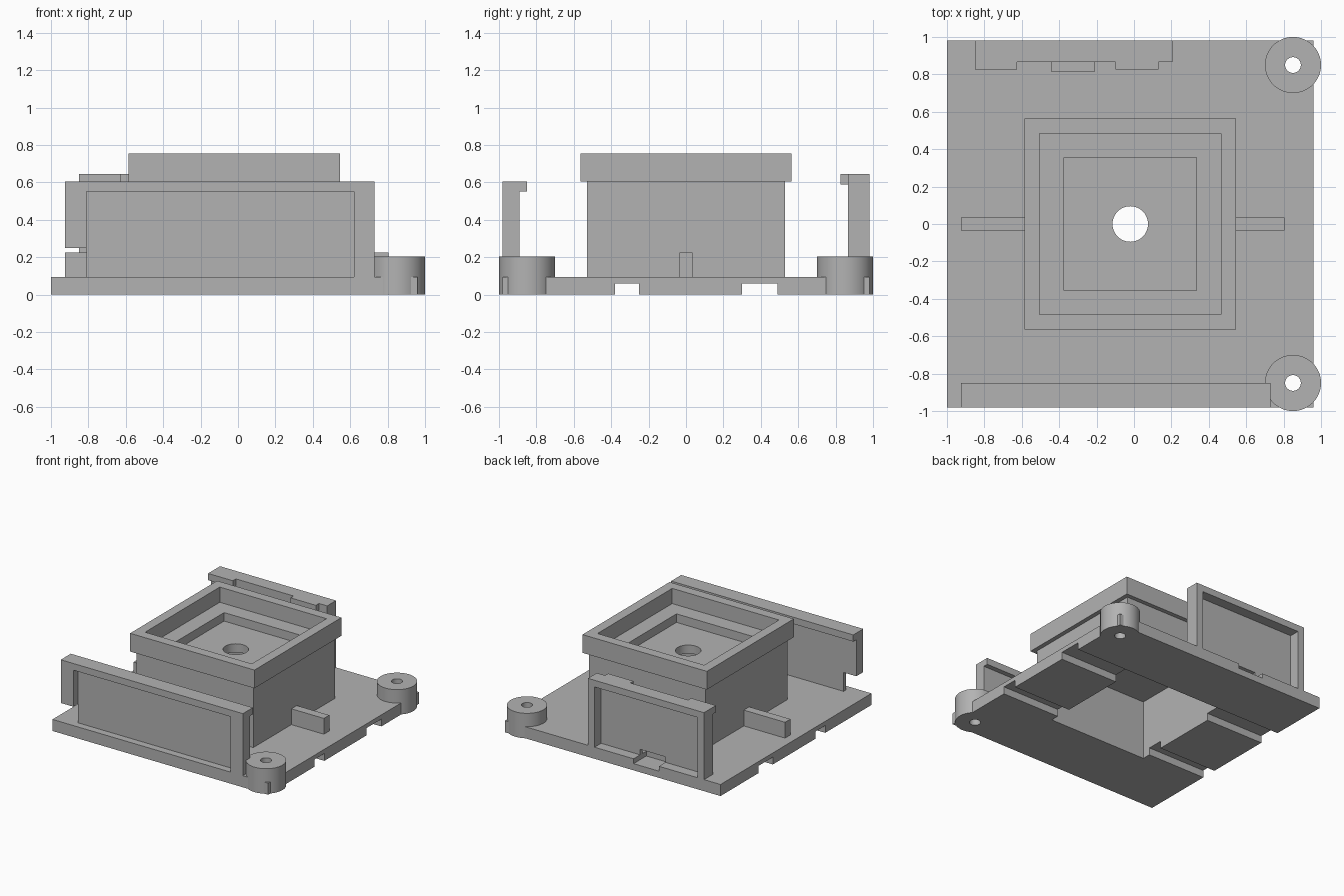
import bpy
import bmesh
from mathutils import Matrix

default = bpy.data.objects.get("Cube")
if default:
    bpy.data.objects.remove(default, do_unlink=True)

grey = bpy.data.materials.new("plain grey")
grey.use_nodes = True
colour = (0.45, 0.45, 0.45, 1)
grey.diffuse_color = colour
grey.node_tree.nodes["Principled BSDF"].inputs["Base Color"].default_value = colour

CX = -0.02   # centre of the raised housing


def make(name, bm):
    mesh = bpy.data.meshes.new(name)
    bm.to_mesh(mesh)
    bm.free()
    mesh.materials.append(grey)
    obj = bpy.data.objects.new(name, mesh)
    bpy.context.collection.objects.link(obj)
    return obj


def box(name, x, y, z):
    bm = bmesh.new()
    bmesh.ops.create_cube(bm, size=1)
    for v in bm.verts:
        v.co = [(a + b) / 2 + c * (b - a) for (a, b), c in zip((x, y, z), v.co)]
    return make(name, bm)


def square(name, half, z):
    return box(name, (CX - half, CX + half), (-half, half), z)


def cylinder(name, x, y, radius, z, sides=64):
    bm = bmesh.new()
    bmesh.ops.create_cone(bm, cap_ends=True, segments=sides, radius1=radius,
                          radius2=radius, depth=z[1] - z[0],
                          matrix=Matrix.Translation((x, y, (z[0] + z[1]) / 2)))
    return make(name, bm)


def combine(target, tools, operation="DIFFERENCE"):
    # Apply each boolean and discard its helper
    for tool in tools:
        tool.hide_render = True
        mod = target.modifiers.new("boolean", "BOOLEAN")
        mod.operation = operation
        mod.solver = "EXACT"
        mod.object = tool
        bpy.context.view_layer.update()
        graph = bpy.context.evaluated_depsgraph_get()
        mesh = bpy.data.meshes.new_from_object(target.evaluated_get(graph))
        target.modifiers.clear()
        target.data = mesh
        bpy.data.objects.remove(tool, do_unlink=True)


def smooth(obj):
    bpy.ops.object.select_all(action="DESELECT")
    obj.select_set(True)
    bpy.context.view_layer.objects.active = obj
    bpy.ops.object.shade_smooth_by_angle(angle=0.5)


PLATE = 0.095
BOSS_X, BOSS_Y = 0.85, 0.85
THROUGH = (-0.1, 1.0)
SLOT = ((-0.44, -0.21), (0.815, 1.1), (0.055, 0.14))

# Base plate with underside channels, housing opening, screw holes and slot
plate = box("base_plate", (-1, 0.96), (-0.98, 0.98), (0, PLATE))
combine(plate, [
    box("channel", (-1.1, 1.1), (-0.38, -0.25), (-0.1, 0.06)),
    box("channel", (-1.1, 1.1), (0.3, 0.49), (-0.1, 0.06)),
    square("opening", 0.45, THROUGH),
    box("slot", *SLOT),
    cylinder("hole", BOSS_X, BOSS_Y, 0.042, THROUGH),
    cylinder("hole", BOSS_X, -BOSS_Y, 0.042, THROUGH),
])

# Screw bosses on the two right corners
for label, side in (("front", -1), ("back", 1)):
    boss = cylinder(label + "_screw_boss", BOSS_X, side * BOSS_Y, 0.15, (0, 0.205))
    combine(boss, [cylinder("hole", BOSS_X, side * BOSS_Y, 0.042, THROUGH)])
    smooth(boss)

# Housing: hollow below, wide rim above, stepped pocket with a round hole
housing = square("housing", 0.53, (PLATE, 0.7))
combine(housing, [square("rim", 0.565, (0.605, 0.755))], "UNION")
combine(housing, [
    square("cavity", 0.45, (-0.1, 0.49)),
    square("upper_pocket", 0.485, (0.63, 1)),
    square("lower_pocket", 0.355, (0.56, 1)),
    cylinder("hole", CX, 0, 0.095, (0.3, 1)),
])
smooth(housing)

# Ribs on either side of the housing
box("left_rib", (-0.925, CX - 0.53), (-0.035, 0.035), (PLATE, 0.225))
box("right_rib", (CX + 0.53, 0.805), (-0.035, 0.035), (PLATE, 0.225))

# Front wall: top lip, recessed panel, one end raised off the plate
front = box("front_wall", (-0.925, 0.73), (-0.98, -0.89), (PLATE, 0.605))
combine(front, [box("lip", (-0.925, 0.73), (-0.95, -0.85), (0.55, 0.605))], "UNION")
combine(front, [
    box("recess", (-0.81, 0.62), (-1.1, -0.92), (0, 0.55)),
    box("end_gap", (-1.1, -0.81), (-1.1, -0.8), (0, 0.25)),
])

# Back wall: recessed panel, two clips at the top and a slot at the foot
back = box("back_wall", (-0.85, 0.205), (0.865, 0.98), (PLATE, 0.645))
combine(back, [
    box("clip", (-0.85, -0.625), (0.825, 0.9), (0.59, 0.645)),
    box("clip", (-0.1, 0.13), (0.825, 0.9), (0.59, 0.645)),
], "UNION")
combine(back, [
    box("recess", (-0.79, 0.145), (0.895, 1.1), (0, 0.59)),
    box("slot", *SLOT),
])
